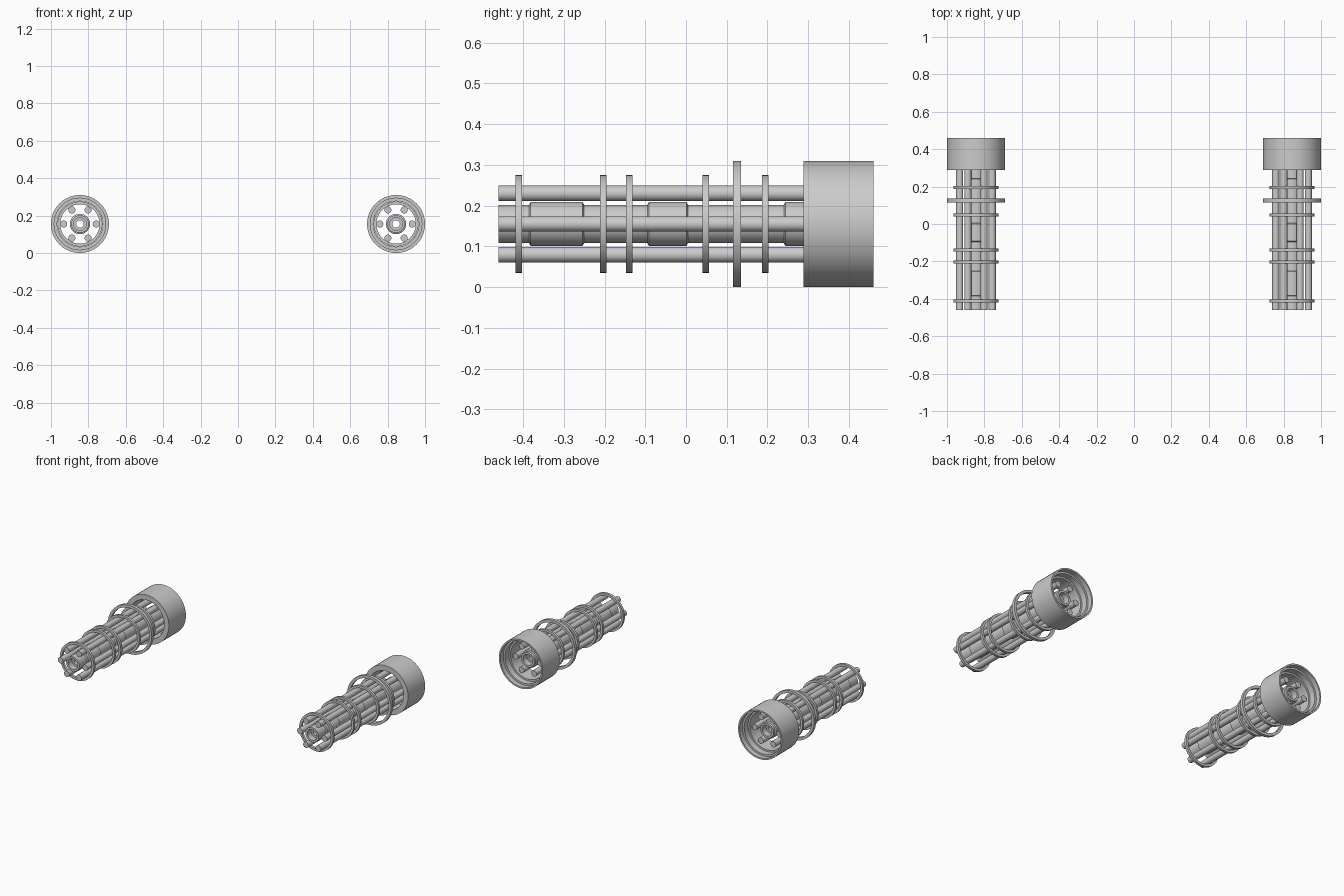
import bpy, math

if "Cube" in bpy.data.objects:
    bpy.data.objects.remove(bpy.data.objects["Cube"])

CX, CZ = 0.845, 0.155


def finish(name, verts, faces):
    mesh = bpy.data.meshes.new(name)
    mesh.from_pydata(verts, [], faces)
    obj = bpy.data.objects.new(name, mesh)
    bpy.context.collection.objects.link(obj)
    bpy.context.view_layer.objects.active = obj
    obj.select_set(True)
    bpy.ops.object.mode_set(mode='EDIT')
    bpy.ops.mesh.select_all(action='SELECT')
    bpy.ops.mesh.normals_make_consistent(inside=False)
    bpy.ops.object.mode_set(mode='OBJECT')
    bpy.ops.object.shade_smooth_by_angle(angle=math.radians(30))
    obj.select_set(False)
    return obj


def lathe(name, profile, x, z=CZ, n=48):
    # closed (radius, y) profile turned around a y-parallel axis
    m = len(profile)
    verts = [(x + r * math.cos(2 * math.pi * i / n), y, z + r * math.sin(2 * math.pi * i / n))
             for i in range(n) for r, y in profile]
    faces = [(i * m + j, i * m + (j + 1) % m,
              (i + 1) % n * m + (j + 1) % m, (i + 1) % n * m + j)
             for i in range(n) for j in range(m)]
    return finish(name, verts, faces)


def ring(name, x, ri, ro, y0, y1):
    return lathe(name, [(ri, y0), (ro, y0), (ro, y1), (ri, y1)], x)


def rod(name, x, z, r, y0, y1, n=24):
    verts = [(x + r * math.cos(2 * math.pi * i / n), y, z + r * math.sin(2 * math.pi * i / n))
             for y in (y0, y1) for i in range(n)]
    faces = [(i, (i + 1) % n, n + (i + 1) % n, n + i) for i in range(n)]
    faces += [tuple(range(n)), tuple(range(n, 2 * n))]
    return finish(name, verts, faces)


def gun(side, x):
    # six outer barrels
    for k in range(6):
        a = k * math.pi / 3
        rod(f"{side}_barrel_{k + 1}", x + 0.087 * math.cos(a), CZ + 0.087 * math.sin(a),
            0.019, -0.46, 0.39)

    # hollow centre tube with thicker sleeves
    outer = [(0.047, -0.46)]
    for a, b in ((-0.385, -0.25), (-0.095, 0.005), (0.24, 0.375)):
        outer += [(0.047, a), (0.054, a + 0.004), (0.054, b - 0.004), (0.047, b)]
    outer += [(0.047, 0.39), (0.034, 0.39), (0.034, 0.35), (0.02, 0.35),
              (0.02, -0.42), (0.034, -0.42), (0.034, -0.46)]
    lathe(f"{side}_centre_tube", outer, x)

    # clamp rings around the barrels
    for k, y in enumerate((-0.411, -0.203, -0.139, 0.048, 0.194)):
        ring(f"{side}_clamp_ring_{k + 1}", x, 0.105, 0.12, y - 0.008, y + 0.008)
    ring(f"{side}_large_ring", x, 0.138, 0.155, 0.115, 0.135)

    # open stepped rear housing
    lathe(f"{side}_housing", [(0.122, 0.288), (0.155, 0.288), (0.155, 0.46), (0.145, 0.46),
                              (0.145, 0.43), (0.133, 0.43), (0.133, 0.39), (0.122, 0.39)], x)


gun("left", -CX)
gun("right", CX)
